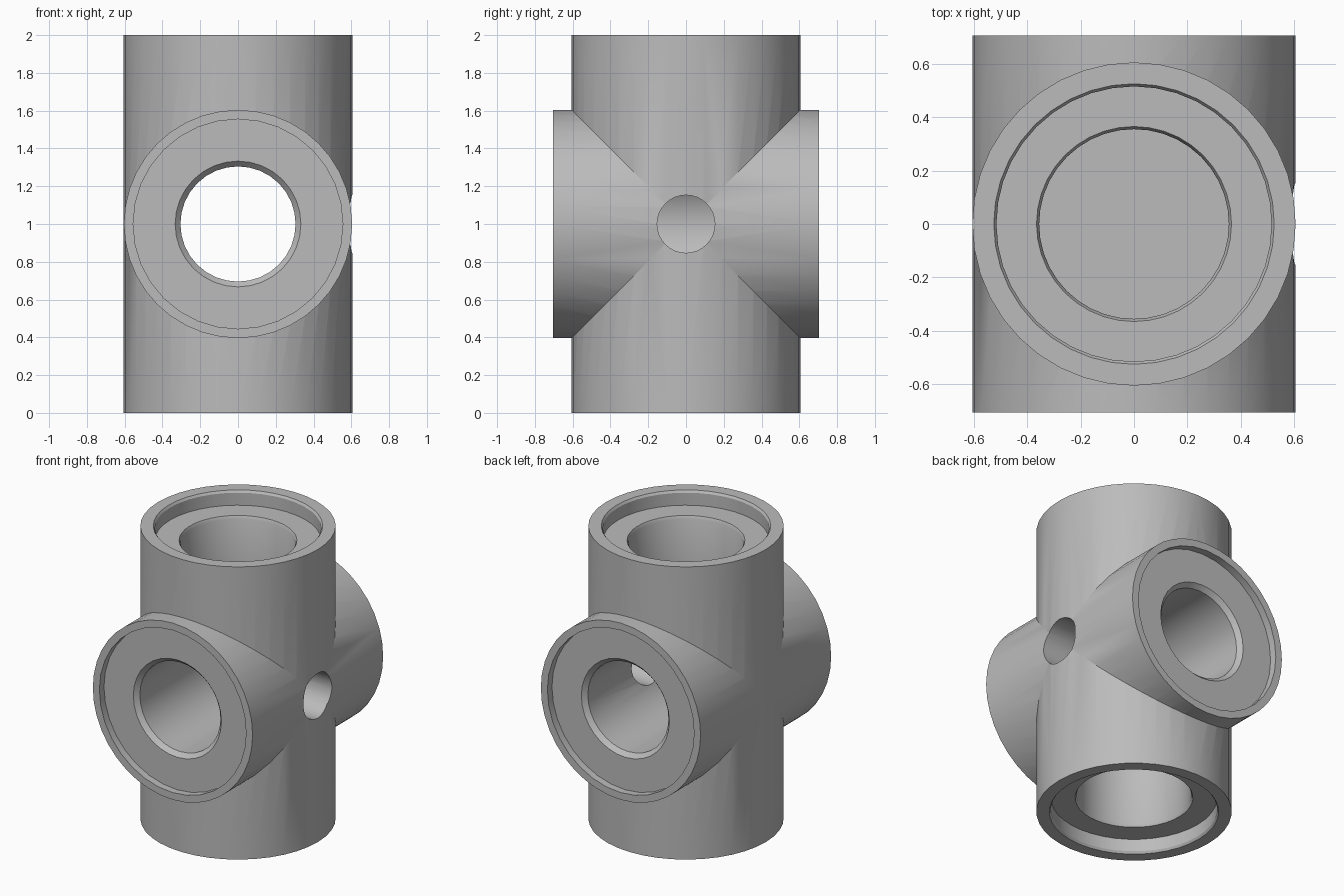
import bpy, bmesh, math
from mathutils import Matrix

if "Cube" in bpy.data.objects:
    bpy.data.objects.remove(bpy.data.objects["Cube"], do_unlink=True)

grey = bpy.data.materials.new("plain_grey")
grey.use_nodes = True
tone = (0.5, 0.5, 0.5, 1)
grey.diffuse_color = tone
grey.node_tree.nodes["Principled BSDF"].inputs["Base Color"].default_value = tone

CENTRE = Matrix.Translation((0, 0, 1))
ALONG_Y = CENTRE @ Matrix.Rotation(math.pi / 2, 4, 'X')
ALONG_X = CENTRE @ Matrix.Rotation(math.pi / 2, 4, 'Y')


def lathe(name, profile, matrix, sides):
    """Closed turned solid from (radius, height) rings, around local z."""
    bm = bmesh.new()
    rings = []
    for r, h in profile:
        rings.append([bm.verts.new((r * math.cos(a), r * math.sin(a), h))
                      for a in (2 * math.pi * i / sides for i in range(sides))])
    for low, high in zip(rings, rings[1:]):
        for i in range(sides):
            j = (i + 1) % sides
            bm.faces.new((low[i], low[j], high[j], high[i]))
    bm.faces.new(rings[0][::-1])
    bm.faces.new(rings[-1])
    bm.transform(matrix)
    bmesh.ops.recalc_face_normals(bm, faces=bm.faces)
    mesh = bpy.data.meshes.new(name)
    bm.to_mesh(mesh)
    bm.free()
    mesh.materials.append(grey)
    obj = bpy.data.objects.new(name, mesh)
    bpy.context.collection.objects.link(obj)
    return obj


def combine(target, tool, operation):
    mod = target.modifiers.new(operation.lower(), 'BOOLEAN')
    mod.operation = operation
    mod.solver = 'EXACT'
    mod.object = tool
    bpy.context.view_layer.objects.active = target
    bpy.ops.object.modifier_apply(modifier=mod.name)
    bpy.data.objects.remove(tool, do_unlink=True)


# Upright barrel joined with the cross barrel
fitting = lathe("cross_fitting", [(0.605, -1), (0.605, 1)], CENTRE, 40)
cross = lathe("cross_barrel", [(0.604, -0.705), (0.604, 0.705)], ALONG_Y, 40)
combine(fitting, cross, 'UNION')

# Blind stepped sockets at top and bottom
socket = [(0.355, 0.42), (0.355, 0.88), (0.365, 0.9), (0.515, 0.9),
          (0.515, 0.985), (0.525, 1), (0.525, 1.1)]
for flip in (0, math.pi):
    tool = lathe("socket_cutter", socket, CENTRE @ Matrix.Rotation(flip, 4, 'X'), 40)
    combine(fitting, tool, 'DIFFERENCE')

# Through bore with chamfered mouths and shallow recesses
half = [(0.305, 0.625), (0.333, 0.655), (0.555, 0.655), (0.555, 0.8)]
bore = [(r, -h) for r, h in reversed(half)] + half
combine(fitting, lathe("bore_cutter", bore, ALONG_Y, 32), 'DIFFERENCE')

# Small side hole opening into the bore
side = lathe("side_hole_cutter", [(0.153, 0.1), (0.153, 0.8)], ALONG_X, 32)
combine(fitting, side, 'DIFFERENCE')

bpy.ops.object.select_all(action='DESELECT')
fitting.select_set(True)
bpy.context.view_layer.objects.active = fitting
bpy.ops.object.shade_smooth_by_angle(angle=math.radians(30))
